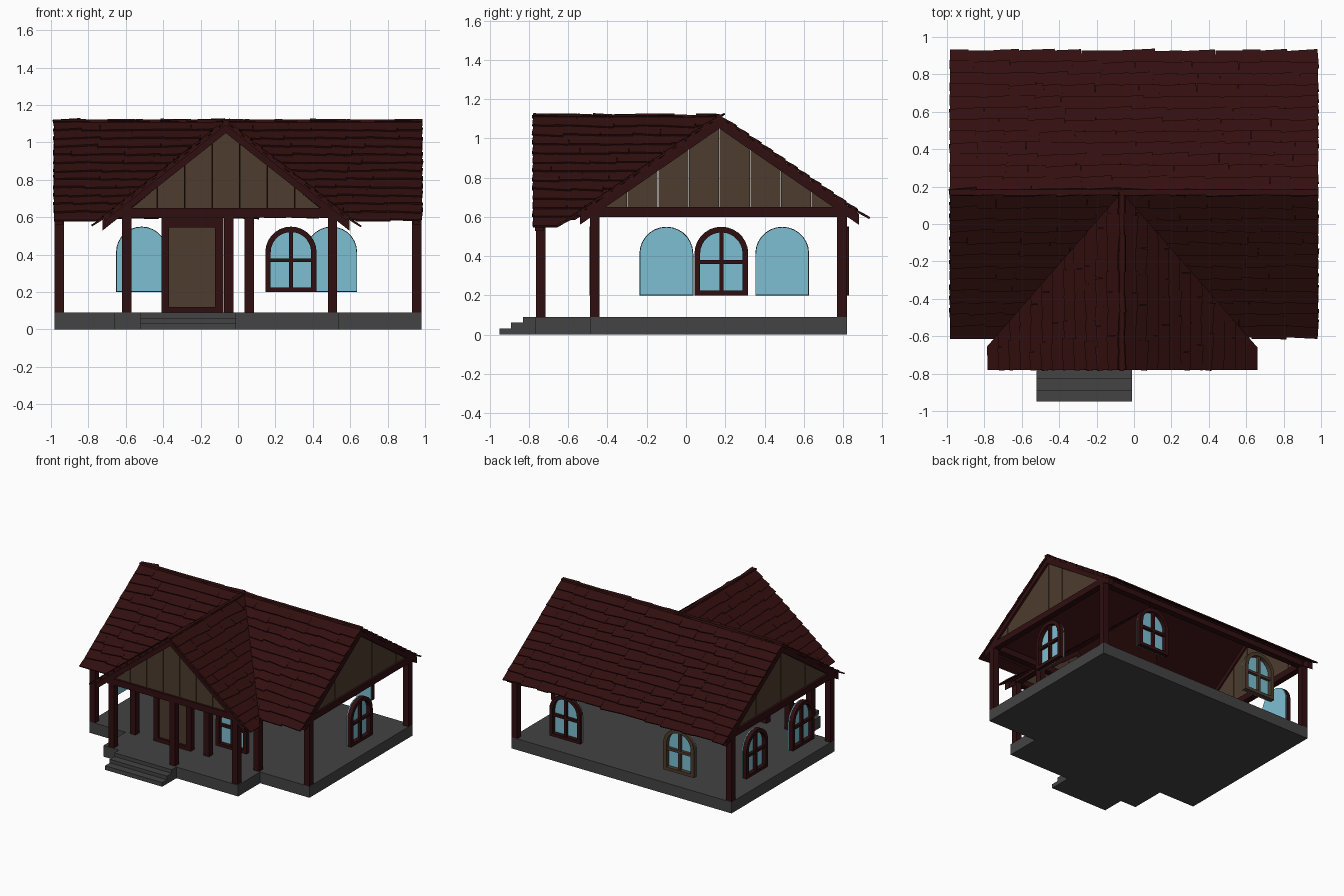
import bpy, bmesh, random
from math import pi, sin, cos, radians
from mathutils import Matrix, Vector

random.seed(4)
if "Cube" in bpy.data.objects:
    bpy.data.objects.remove(bpy.data.objects["Cube"])


def material(name, rgb):
    m = bpy.data.materials.new(name)
    m.use_nodes = True
    m.diffuse_color = (*rgb, 1)
    m.node_tree.nodes["Principled BSDF"].inputs["Base Color"].default_value = (*rgb, 1)
    return m


MAROON = material("dark red wood", (0.03, 0.0045, 0.005))
ROOF = material("roof red", (0.032, 0.0045, 0.0045))
TAN = material("brown planks", (0.074, 0.045, 0.027))
STONE = material("grey stone", (0.056, 0.056, 0.056))
GLASS = material("blue glass", (0.2, 0.52, 0.64))


def finish(name, bm, mat, place=Matrix()):
    bmesh.ops.recalc_face_normals(bm, faces=bm.faces)
    bm.transform(place)
    me = bpy.data.meshes.new(name)
    bm.to_mesh(me)
    bm.free()
    me.materials.append(mat)
    ob = bpy.data.objects.new(name, me)
    bpy.context.collection.objects.link(ob)
    return ob


def add_box(bm, lo, hi):
    lo, hi = Vector(lo), Vector(hi)
    mat = Matrix.Translation((lo + hi) / 2) @ Matrix.Diagonal((*(hi - lo), 1))
    bmesh.ops.create_cube(bm, size=1, matrix=mat)


def box(name, lo, hi, mat, place=Matrix()):
    bm = bmesh.new()
    add_box(bm, lo, hi)
    return finish(name, bm, mat, place)


def add_prism(bm, pts, y0, y1):
    """Extrude an (x, z) outline from y0 to y1."""
    a = [bm.verts.new((x, y0, z)) for x, z in pts]
    b = [bm.verts.new((x, y1, z)) for x, z in pts]
    bm.faces.new(a)
    bm.faces.new(b)
    for i in range(len(pts)):
        j = (i + 1) % len(pts)
        bm.faces.new((a[i], a[j], b[j], b[i]))


def facing(x, y, degrees):
    return Matrix.Translation((x, y, 0)) @ Matrix.Rotation(radians(degrees), 4, 'Z')


# Stone floor, porch and steps
FLOOR = 0.09
box("house_floor", (-0.98, -0.49, 0), (0.98, 0.82, FLOOR), STONE)
box("porch_floor", (-0.66, -0.77, 0), (0.54, -0.49, FLOOR), STONE)
for i in range(3):
    box(f"step_{i + 1}", (-0.52, -0.95 + 0.06 * i, 0),
        (-0.01, -0.77, 0.033 + 0.029 * i), STONE)

# Posts
posts = [(-0.955, -0.465), (0.955, -0.465), (-0.955, 0.795), (0.955, 0.795),
         (-0.595, -0.74), (-0.05, -0.74), (0.505, -0.74),
         (-0.595, -0.465), (0.06, -0.465), (0.505, -0.465)]
for i, (x, y) in enumerate(posts):
    box(f"post_{i + 1}", (x - 0.025, y - 0.025, FLOOR), (x + 0.025, y + 0.025, 0.61), MAROON)

# Horizontal beams
for side, x in (("right", -0.955), ("left", 0.955)):
    box(f"{side}_beam", (x - 0.025, -0.5, 0.6), (x + 0.025, 0.83, 0.65), MAROON)
for side, x in (("right", -0.595), ("left", 0.505)):
    box(f"porch_{side}_beam", (x - 0.025, -0.77, 0.6), (x + 0.025, -0.44, 0.645), MAROON)
for name, y, x0, x1 in (("front_beam", -0.465, -0.98, 0.98), ("back_beam", 0.795, -0.98, 0.98),
                        ("porch_beam", -0.745, -0.63, 0.54)):
    box(name, (x0, y - 0.025, 0.6), (x1, y + 0.025, 0.65), MAROON)


# Gable ends: planked triangle with two sloping boards
def gable(name, place, half, apex, slope, drop, planks):
    base = 0.64
    bm = bmesh.new()
    width = 2 * half / planks
    height = lambda u: base + (apex - base) * (1 - abs(u) / half)
    for i in range(planks):
        a = -half + i * width + 0.0015
        b = a + width - 0.003
        pts = [(a, base), (b, base), (b, height(b))]
        if a < 0 < b:
            pts.append((0, apex))
        pts.append((a, height(a)))
        add_prism(bm, pts, -0.008, 0.008)
    finish(f"{name}_planks", bm, TAN, place)
    bm = bmesh.new()
    top = 1.105
    for s in (-1, 1):
        end = s * drop
        z = top - slope * drop
        add_prism(bm, [(0, top), (end, z), (end, z - 0.055), (0, top - 0.055)], -0.025, 0.02)
    finish(f"{name}_boards", bm, MAROON, place)


MAIN, PORCH = 0.69, 0.79      # roof slopes
RIDGE_X, RIDGE_Y, TOP = -0.065, 0.17, 1.112
gable("left_gable", facing(0.955, RIDGE_Y, 90), 0.625, 1.075, MAIN, 0.71, 8)
gable("right_gable", facing(-0.955, RIDGE_Y, -90), 0.625, 1.075, MAIN, 0.71, 8)
gable("porch_gable", facing(RIDGE_X, -0.745, 0), 0.515, 1.06, PORCH, 0.66, 7)


# Roof slopes: a thin deck under rows of uneven overlapping shingles
def roof_slope(name, start, along, out, length, run, slope, cut=None):
    along, out = Vector(along), Vector(out)
    down = (out - Vector((0, 0, slope))).normalized()
    up = along.cross(down)
    if up.z < 0:
        up = -up
    place = Matrix((along, down, up)).transposed().to_4x4()
    place.translation = Vector(start)
    total = run * (1 + slope ** 2) ** 0.5
    bm = bmesh.new()
    add_box(bm, (0, 0, -0.016), (length, total - 0.06, -0.004))
    rows = 12
    pitch = total / rows
    for r in range(rows):
        u = 0
        while u < length - 0.01:
            w = random.uniform(0.09, 0.2)
            if length - u - w < 0.07:
                w = length - u
            size = (w, pitch + 0.035, 0.01)
            mat = (Matrix.Translation((u + w / 2, r * pitch + pitch / 2 + random.uniform(-0.006, 0.006), 0.002))
                   @ Matrix.Rotation(random.uniform(-0.02, 0.11), 4, 'Z')
                   @ Matrix.Rotation(0.11, 4, 'X') @ Matrix.Diagonal((*size, 1)))
            bmesh.ops.create_cube(bm, size=1, matrix=mat)
            u += w
    bm.transform(place)
    if cut:      # trim along the valley where the two roofs meet
        bmesh.ops.bisect_plane(bm, geom=bm.verts[:] + bm.edges[:] + bm.faces[:],
                               plane_co=(RIDGE_X, RIDGE_Y, 0), plane_no=cut, clear_outer=True)
    finish(name, bm, ROOF)


ratio = PORCH / MAIN
for side, s in (("left", 1), ("right", -1)):
    valley = Vector((s * ratio, 1, 0))
    roof_slope(f"porch_roof_{side}", (RIDGE_X, -0.78, TOP), (0, 1, 0), (s, 0, 0),
               0.95, 0.7, PORCH, valley)
    reach = abs(s * 0.985 - RIDGE_X)
    roof_slope(f"front_roof_{side}", (RIDGE_X, RIDGE_Y, TOP), (s, 0, 0), (0, -1, 0),
               reach, 0.76, MAIN, -valley)
roof_slope("back_roof", (-0.985, RIDGE_Y, TOP), (1, 0, 0), (0, 1, 0), 1.97, 0.74, MAIN)
box("main_ridge", (-0.985, RIDGE_Y - 0.015, 1.1), (0.985, RIDGE_Y + 0.015, 1.122), ROOF)
box("porch_ridge", (RIDGE_X - 0.012, -0.785, 1.1), (RIDGE_X + 0.012, RIDGE_Y, 1.12), ROOF)


# Arched windows: frame, cross bars and a glass sheet behind
def arch(r, bottom, spring=0.413):
    curve = [(r * cos(pi * i / 14), spring + r * sin(pi * i / 14)) for i in range(15)]
    return [(r, bottom)] + curve + [(-r, bottom)]


def window(name, place, mat):
    bm = bmesh.new()
    outer, inner = arch(0.137, 0.2), arch(0.108, 0.225)
    for i in range(len(outer)):
        j = (i + 1) % len(outer)
        add_prism(bm, [outer[i], outer[j], inner[j], inner[i]], -0.022, 0.012)
    add_box(bm, (-0.01, -0.015, 0.215), (0.01, 0.008, 0.53))
    add_box(bm, (-0.115, -0.015, 0.36), (0.115, 0.008, 0.38))
    finish(f"{name}_frame", bm, mat, place)
    bm = bmesh.new()
    add_prism(bm, arch(0.135, 0.202), 0.014, 0.022)
    finish(f"{name}_glass", bm, GLASS, place)


window("front_window", facing(0.283, -0.47, 0), MAROON)
window("left_window", facing(0.957, 0.18, 90), MAROON)
window("right_front_window", facing(-0.957, -0.1, -90), MAROON)
window("right_back_window", facing(-0.957, 0.49, -90), MAROON)
window("back_left_window", facing(0.5, 0.808, 180), MAROON)
window("back_right_window", facing(-0.515, 0.808, 180), TAN)

# Front door and its frame
box("door_panel", (-0.38, -0.47, 0.115), (-0.115, -0.45, 0.555), TAN)
for name, x0, x1, z0, z1 in (("right_jamb", -0.41, -0.37, FLOOR, 0.6),
                             ("left_jamb", -0.122, -0.078, FLOOR, 0.6),
                             ("header", -0.41, -0.078, 0.545, 0.6),
                             ("threshold", -0.41, -0.078, FLOOR, 0.12)):
    box(f"door_{name}", (x0, -0.49, z0), (x1, -0.44, z1), MAROON)
